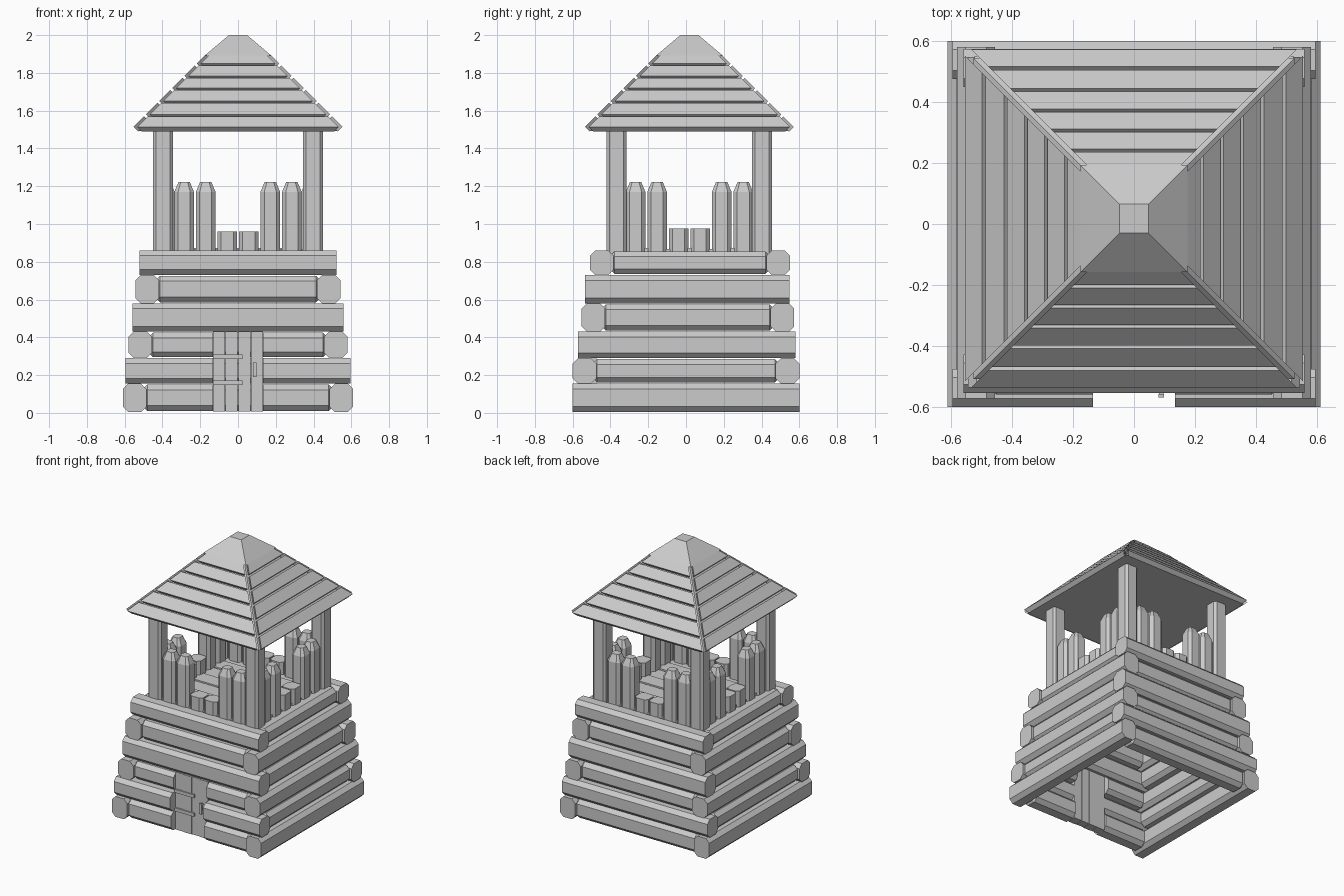
import bpy, bmesh, math
from mathutils import Matrix, Vector

if "Cube" in bpy.data.objects:
    bpy.data.objects.remove(bpy.data.objects["Cube"], do_unlink=True)

grey = bpy.data.materials.new("light_grey")
grey.use_nodes = True
grey.diffuse_color = (0.6, 0.6, 0.6, 1)
grey.node_tree.nodes["Principled BSDF"].inputs["Base Color"].default_value = (0.6, 0.6, 0.6, 1)

MID = 0.018  # the upper storey sits slightly towards the back


def solid(name, points, matrix=Matrix()):
    """Convex flat-faced part around the given points."""
    bm = bmesh.new()
    for p in points:
        bm.verts.new(matrix @ Vector(p))
    bmesh.ops.convex_hull(bm, input=bm.verts)
    bmesh.ops.dissolve_limit(bm, angle_limit=0.01, verts=bm.verts, edges=bm.edges)
    bmesh.ops.recalc_face_normals(bm, faces=bm.faces)
    mesh = bpy.data.meshes.new(name)
    bm.to_mesh(mesh)
    bm.free()
    mesh.materials.append(grey)
    obj = bpy.data.objects.new(name, mesh)
    bpy.context.collection.objects.link(obj)
    return obj


def ring(t, a, b, c):
    """Chamfered rectangle, half sizes a and b, at height t."""
    return [(sx * u, sy * v, t) for sx in (-1, 1) for sy in (-1, 1)
            for u, v in ((a, b - c), (a - c, b))]


def box(name, lo, hi):
    return solid(name, [(x, y, z) for x in (lo[0], hi[0])
                        for y in (lo[1], hi[1]) for z in (lo[2], hi[2])])


def log(name, axis, start, end, side, z, height, width=0.125, taper=(0, 0)):
    """Chamfered beam along x or y, optionally narrowed at its ends."""
    a, b, c = width / 2, height / 2, 0.028
    if axis == "x":
        m = Matrix(((0, 0, 1, 0), (1, 0, 0, side), (0, 1, 0, z), (0, 0, 0, 1)))
    else:
        m = Matrix(((1, 0, 0, side), (0, 0, 1, 0), (0, 1, 0, z), (0, 0, 0, 1)))
    pts = []
    for t, inward, cut in ((start, 1, taper[0]), (end, -1, taper[1])):
        pts += ring(t, a - cut, b - cut, c - cut / 2)
        pts += ring(t + inward * cut, a, b, c)
    solid(name, pts, m)


# Log walls: alternate courses run past the corners
levels = [0.005, 0.155, 0.29, 0.43, 0.58, 0.73, 0.86]
half_x = [0.61, 0.595, 0.58, 0.558, 0.543, 0.522]
front = [-0.6, -0.6, -0.572, -0.553, -0.536, -0.508]
back = [0.6, 0.6, 0.58, 0.573, 0.547, 0.55]
DOOR = 0.135
W, INSET, T = 0.125, 0.013, 0.025
for i in range(6):
    z, h = (levels[i] + levels[i + 1]) / 2, levels[i + 1] - levels[i]
    hx, f, b = half_x[i], front[i], back[i]
    side_long = i % 2 == 0
    ix = INSET if side_long else 0
    iy = INSET if not side_long else 0
    # side walls
    for s in (-1, 1):
        x = s * (hx - iy - W / 2)
        if side_long:
            log("side_log", "y", f, b, x, z, h)
        else:
            log("side_cross_log", "y", f + W - 0.02, b - W + 0.02, x, z, h - 0.01, taper=(T, T))
    # front and back walls
    end = hx - W + 0.02 if side_long else hx
    cut = T if side_long else 0
    height = h - 0.01 if side_long else h
    log("back_log", "x", -end, end, b - ix - W / 2, z, height, taper=(cut, cut))
    y = f + ix + W / 2
    if i < 3:
        log("front_right_log", "x", -end, -DOOR, y, z, height, taper=(cut, 0))
        log("front_left_log", "x", DOOR, end, y, z, height, taper=(0, cut))
    else:
        log("front_log", "x", -end, end, y, z, height, taper=(cut, cut))

# Door with hinges and handle
for k in range(4):
    x = -DOOR + k * DOOR / 2
    box("door_plank", (x + 0.002, -0.538 - 0.004 * (k % 2), 0.008),
        (x + DOOR / 2 - 0.002, -0.475, 0.432))
for z in (0.16, 0.297):
    box("door_hinge", (-0.132, -0.551, z - 0.012), (0.025, -0.53, z + 0.012))
box("door_handle", (0.08, -0.568, 0.19), (0.098, -0.556, 0.268))
for z in (0.195, 0.25):
    box("handle_mount", (0.082, -0.558, z), (0.096, -0.535, z + 0.013))

# Platform floor
for k in range(7):
    y = MID - 0.42 + k * 0.12
    box("floor_plank", (-0.42, y + 0.004, 0.82), (0.42, y + 0.116, 0.868 + 0.006 * (k % 2)))

# Corner posts
for sx in (-1, 1):
    for sy in (-1, 1):
        solid("corner_post", ring(0.82, 0.053, 0.053, 0.016) + ring(1.5, 0.053, 0.053, 0.016),
              Matrix.Translation((sx * 0.397, MID + sy * 0.385, 0)))

# Palisade: two tall pointed stakes either side of a low gap on each face
for q in range(4):
    turn = Matrix.Translation((0, MID, 0)) @ Matrix.Rotation(q * math.pi / 2, 4, "Z")
    low = 0.96 if q % 2 == 0 else 0.975
    for x in (-0.285, -0.171, -0.057, 0.057, 0.171, 0.285):
        place = turn @ Matrix.Translation((x, -0.385, 0))
        base = ring(0.82, 0.052, 0.05, 0.02)
        if abs(x) < 0.1:
            solid("low_stake", base + ring(low, 0.052, 0.05, 0.02), place)
        else:
            solid("tall_stake", base + ring(1.17, 0.052, 0.05, 0.02)
                  + ring(1.222, 0.03, 0.028, 0.012), place)


def square(r, z):
    return [(x, y, z) for x in (-r, r) for y in (-r, r)]


# Roof: solid core, overlapping boards and a cap
SLOPE = 2.067
centre = Matrix.Translation((0, MID, 0))
solid("roof_core", square(0.525, 1.492) + square(0.13, 1.887), centre)
tiers = [0.553, 0.487, 0.416, 0.348, 0.283, 0.218, 0.16]
for q in range(4):
    turn = centre @ Matrix.Rotation(q * math.pi / 2, 4, "Z")
    for lower, upper in zip(tiers, tiers[1:]):
        pts = []
        for r, z in ((lower, SLOPE - lower), (upper + 0.01, SLOPE - upper - 0.01)):
            for d in (0, 0.025):
                w = r - d - 0.02
                pts += [(-w, d - r, z - d), (w, d - r, z - d)]
        solid("roof_board", pts, turn)
solid("roof_cap", square(0.175, 1.893) + square(0.048, 2.0), centre)
